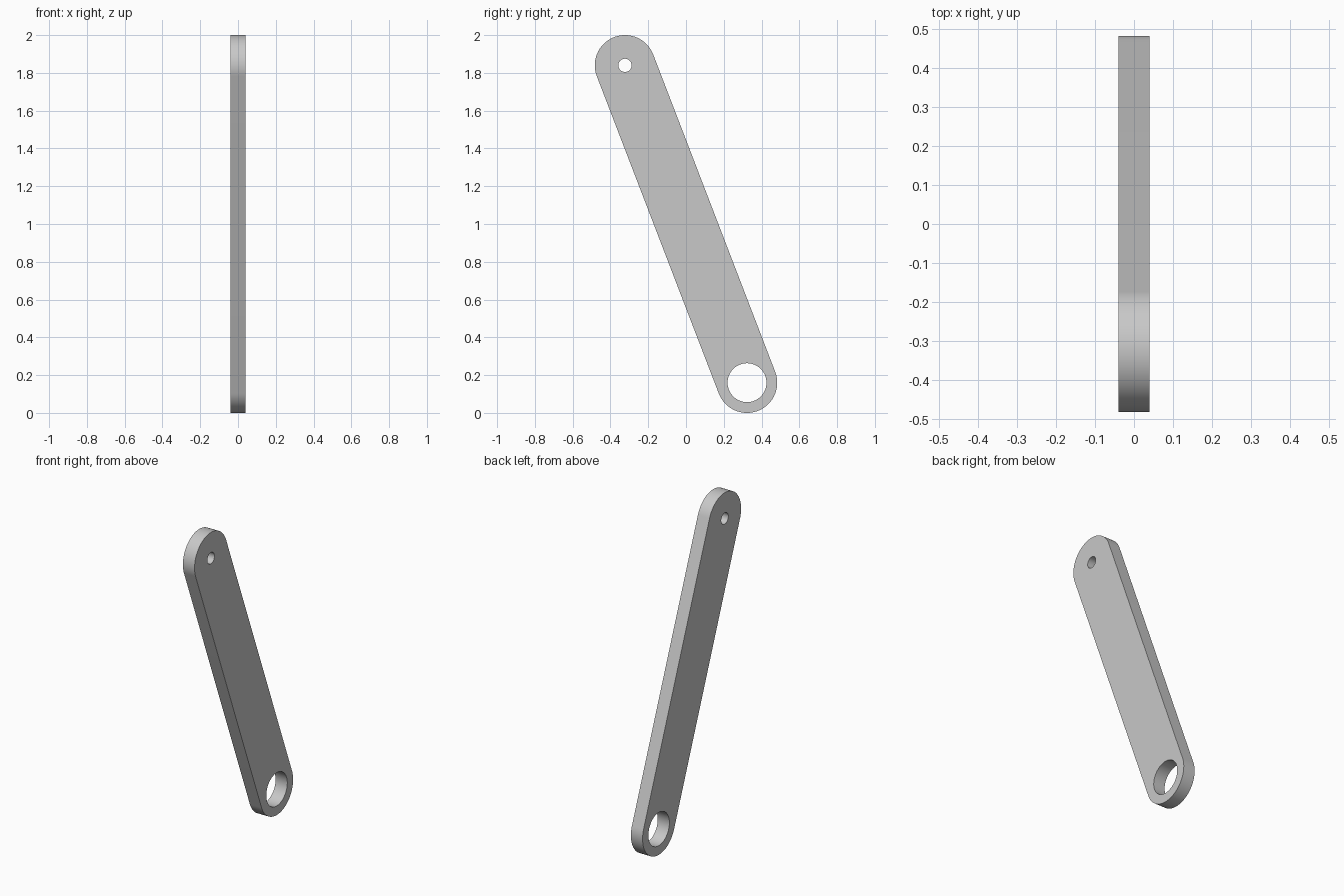
import bpy
import bmesh
from math import atan2, cos, sin, pi, radians

cube = bpy.data.objects.get("Cube")
if cube:
    bpy.data.objects.remove(cube, do_unlink=True)

HALF_THICK = 0.04
RADIUS = 0.16
TOP = (-0.323, 1.84)      # (y, z) of the end centres
BOTTOM = (0.323, 0.16)
SMALL_HOLE, LARGE_HOLE = 0.035, 0.103


def arc(centre, radius, start, sweep, steps):
    """Points (y, z) along an arc, both ends included."""
    return [(centre[0] + radius * cos(start + sweep * i / steps),
             centre[1] + radius * sin(start + sweep * i / steps))
            for i in range(steps + 1)]


def add_loop(bm, points):
    """Closed loop of edges on one side of the bar."""
    verts = [bm.verts.new((-HALF_THICK, y, z)) for y, z in points]
    return [bm.edges.new((v, verts[i - 1])) for i, v in enumerate(verts)]


# Rounded bar outline with a hole at each end
tilt = atan2(TOP[1] - BOTTOM[1], TOP[0] - BOTTOM[0])
outline = (arc(TOP, RADIUS, tilt - pi / 2, pi, 48)
           + arc(BOTTOM, RADIUS, tilt + pi / 2, pi, 48))
bm = bmesh.new()
edges = add_loop(bm, outline)
edges += add_loop(bm, arc(TOP, SMALL_HOLE, 0, 2 * pi, 48)[:-1])
edges += add_loop(bm, arc(BOTTOM, LARGE_HOLE, 0, 2 * pi, 64)[:-1])
bmesh.ops.triangle_fill(bm, edges=edges, use_beauty=True, use_dissolve=False)

# Thickness
side = bmesh.ops.extrude_face_region(bm, geom=bm.faces[:])
moved = [g for g in side["geom"] if isinstance(g, bmesh.types.BMVert)]
bmesh.ops.translate(bm, verts=moved, vec=(2 * HALF_THICK, 0, 0))
bmesh.ops.recalc_face_normals(bm, faces=bm.faces[:])

mesh = bpy.data.meshes.new("link_bar")
bm.to_mesh(mesh)
bm.free()
bar = bpy.data.objects.new("link_bar", mesh)
bpy.context.collection.objects.link(bar)

# Plain grey finish
grey = bpy.data.materials.new("light_grey")
grey.use_nodes = True
colour = (0.58, 0.58, 0.58, 1)
grey.diffuse_color = colour
grey.node_tree.nodes["Principled BSDF"].inputs["Base Color"].default_value = colour
mesh.materials.append(grey)

# Smooth rounded ends, sharp rims
bpy.ops.object.select_all(action="DESELECT")
bar.select_set(True)
bpy.context.view_layer.objects.active = bar
bpy.ops.object.shade_smooth_by_angle(angle=radians(30))
